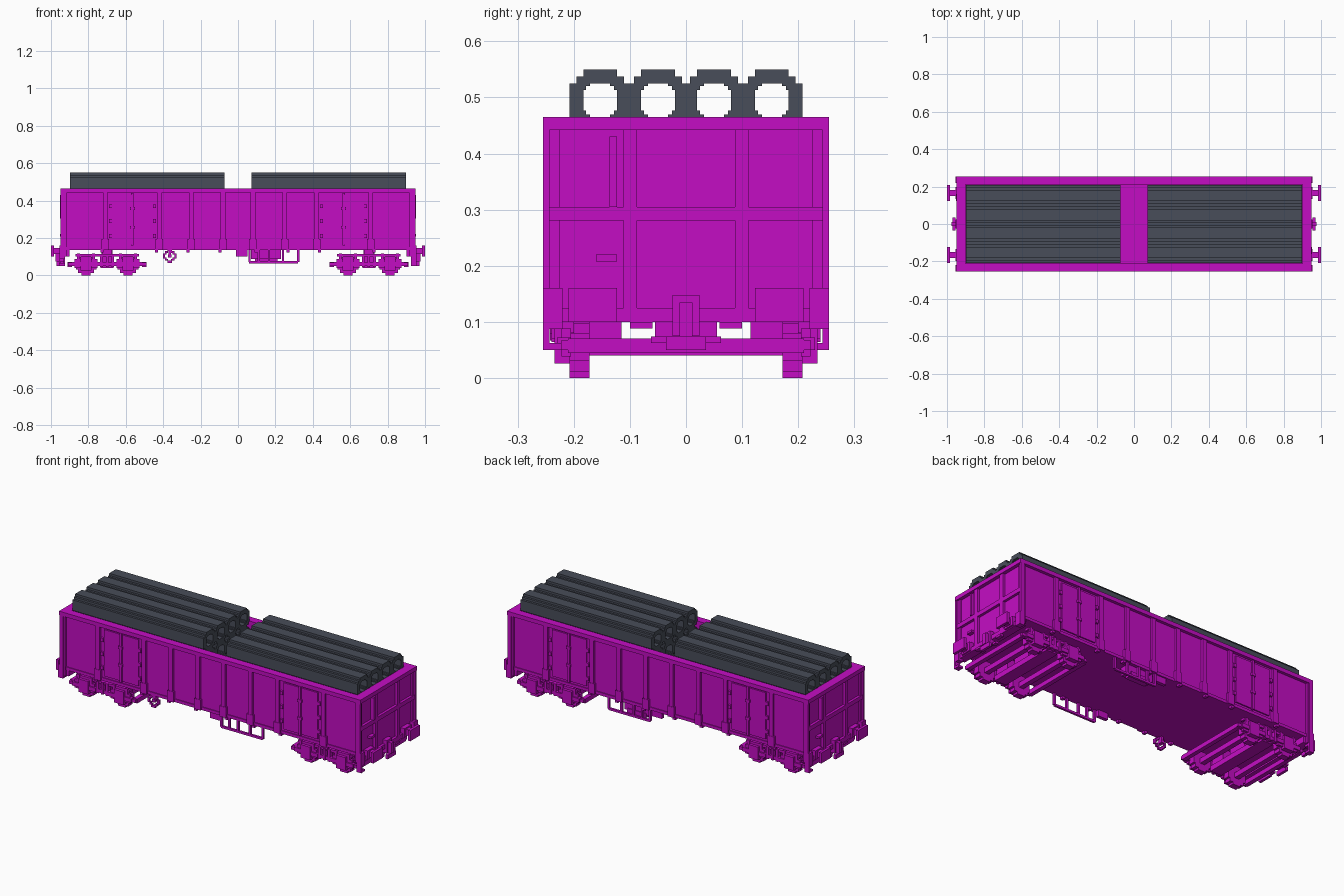
import bpy, bmesh, math
from mathutils import Vector

cube = bpy.data.objects.get("Cube")
if cube:
    bpy.data.objects.remove(cube)


def material(name, rgb):
    m = bpy.data.materials.new(name)
    m.use_nodes = True
    m.diffuse_color = (*rgb, 1)
    m.node_tree.nodes["Principled BSDF"].inputs["Base Color"].default_value = (*rgb, 1)
    return m


MAGENTA = material("magenta paint", (0.55, 0.004, 0.55))
GREY = material("dark grey pipe", (0.065, 0.074, 0.1))


class Part:
    """Collects boxes and extruded profiles into one object."""

    def __init__(self, name, mat=MAGENTA):
        self.name, self.mat, self.bm = name, mat, bmesh.new()

    def box(self, x0, x1, y0, y1, z0, z1):
        vs = bmesh.ops.create_cube(self.bm, size=1)["verts"]
        for v in vs:
            v.co = Vector(((x0 + x1) / 2 + v.co.x * (x1 - x0),
                           (y0 + y1) / 2 + v.co.y * (y1 - y0),
                           (z0 + z1) / 2 + v.co.z * (z1 - z0)))

    def box_y(self, x0, x1, y0, y1, z0, z1):
        """Box on both sides of the wagon."""
        self.box(x0, x1, y0, y1, z0, z1)
        self.box(x0, x1, -y1, -y0, z0, z1)

    def box_x(self, x0, x1, y0, y1, z0, z1):
        """Box at both ends of the wagon."""
        self.box(x0, x1, y0, y1, z0, z1)
        self.box(-x1, -x0, y0, y1, z0, z1)

    def box_4(self, x0, x1, y0, y1, z0, z1):
        self.box_y(x0, x1, y0, y1, z0, z1)
        self.box_y(-x1, -x0, y0, y1, z0, z1)

    def prism(self, outer, inner, place, a, b):
        """Extrude a ring (or a solid when inner is None) between a and b."""
        loops = []
        for t in (a, b):
            loops.append([[self.bm.verts.new(place(u, w, t)) for u, w in lp]
                          for lp in (outer, inner) if lp])
        n = len(outer)
        for i in range(n):
            j = (i + 1) % n
            for k in range(len(loops[0])):
                p, q = loops[0][k], loops[1][k]
                self.bm.faces.new((p[i], p[j], q[j], q[i]))
            if inner:
                for lp in loops:
                    self.bm.faces.new((lp[0][i], lp[0][j], lp[1][j], lp[1][i]))
        if not inner:
            for lp in loops:
                self.bm.faces.new(lp[0])

    def done(self):
        bmesh.ops.recalc_face_normals(self.bm, faces=self.bm.faces)
        me = bpy.data.meshes.new(self.name)
        self.bm.to_mesh(me)
        self.bm.free()
        me.materials.append(self.mat)
        ob = bpy.data.objects.new(self.name, me)
        bpy.context.collection.objects.link(ob)
        return ob


def stepped_circle(r, mid, flat):
    """Blocky circle: half width r, one step at mid, flat half length."""
    q = [(r, flat), (mid, flat), (mid, mid), (flat, mid), (flat, r)]
    pts = []
    for k in range(4):
        c, s = round(math.cos(k * math.pi / 2)), round(math.sin(k * math.pi / 2))
        pts += [(c * u - s * w, s * u + c * w) for u, w in q]
    return pts


# Hull: floor, side walls, end walls and top rim
hull = Part("wagon_hull")
hull.box(-0.93, 0.93, -0.235, 0.235, 0.135, 0.155)
hull.box_y(-0.93, 0.93, 0.21, 0.238, 0.135, 0.45)
hull.box_x(0.90, 0.93, -0.238, 0.238, 0.10, 0.45)
hull.box_y(-0.95, 0.95, 0.21, 0.255, 0.442, 0.465)
hull.box_x(0.90, 0.95, -0.255, 0.255, 0.442, 0.465)
hull.done()

# Side ribs with feet, and bottom sill
ribs = Part("side_ribs")
for x in (0.08, 0.25, 0.42, 0.71):
    ribs.box_4(x - 0.013, x + 0.013, 0.235, 0.25, 0.135, 0.445)
    ribs.box_4(x - 0.02, x + 0.02, 0.235, 0.252, 0.135, 0.195)
    ribs.box_4(x + 0.008, x + 0.025, 0.225, 0.245, 0.122, 0.14)
ribs.box_4(0.915, 0.94, 0.225, 0.25, 0.10, 0.445)
ribs.box_y(-0.93, 0.93, 0.235, 0.243, 0.135, 0.152)
ribs.done()

# Double side doors with hinges
doors = Part("side_doors")
for x in (-0.565, 0.565):
    for s in (-1, 1):
        c = x + s * 0.058
        doors.box_y(c - 0.05, c + 0.05, 0.235, 0.245, 0.165, 0.43)
        for z in (0.2, 0.28, 0.36):
            doors.box_y(x + s * 0.118 - 0.008, x + s * 0.118 + 0.008, 0.235, 0.25, z, z + 0.02)
    doors.box_y(x - 0.006, x + 0.006, 0.235, 0.252, 0.16, 0.44)
    for z in (0.25, 0.35):
        doors.box_y(x - 0.013, x + 0.013, 0.235, 0.255, z, z + 0.015)
doors.done()

# End wall framing
ends = Part("end_frames")
ends.box_4(0.925, 0.945, 0.087, 0.111, 0.11, 0.445)
ends.box_x(0.925, 0.945, -0.245, 0.245, 0.281, 0.305)
ends.box_x(0.925, 0.945, -0.25, 0.25, 0.10, 0.125)
ends.box_4(0.925, 0.948, 0.243, 0.255, 0.10, 0.445)
for s in (-1, 1):
    x0, x1 = sorted((s * 0.925, s * 0.952))
    ya, yb = sorted((-s * 0.123, -s * 0.136))
    ends.box(x0, x1, ya, yb, 0.305, 0.43)
    ya, yb = sorted((-s * 0.123, -s * 0.16))
    ends.box(x0, x1, ya, yb, 0.208, 0.22)
ends.done()

# Buffers, couplers and corner steps
buffers = Part("buffers")
buffers.box_4(0.985, 1.0, 0.123, 0.209, 0.10, 0.16)
buffers.box_4(0.94, 0.99, 0.15, 0.182, 0.113, 0.147)
buffers.box_4(0.93, 0.955, 0.135, 0.197, 0.105, 0.155)
buffers.done()

couplers = Part("couplers")
couplers.box_x(0.93, 0.955, -0.024, 0.024, 0.075, 0.148)
couplers.box_x(0.95, 0.975, -0.012, 0.012, 0.074, 0.135)
couplers.box_x(0.955, 0.97, -0.036, 0.036, 0.05, 0.074)
couplers.box_4(0.93, 0.95, 0.036, 0.062, 0.062, 0.074)
couplers.box_4(0.93, 0.95, 0.06, 0.1, 0.088, 0.1)
couplers.done()

steps = Part("corner_steps")
for s in (-1, 1):
    x0, x1 = sorted((s * 0.925, s * 0.955))
    ya, yb = sorted((-s * 0.222, -s * 0.255))
    steps.box(x0, x1, ya, yb, 0.05, 0.062)
    ya, yb = sorted((-s * 0.243, -s * 0.255))
    steps.box(x0, x1, ya, yb, 0.06, 0.16)
steps.box_4(0.925, 0.955, 0.22, 0.255, 0.087, 0.16)
steps.done()

# Bogies: wheels, axles, side frames, axle boxes and springs
wheel_shape = stepped_circle(0.055, 0.043, 0.024)
for label, cx in (("left", 0.7), ("right", -0.7)):
    wheels = Part(label + "_bogie_wheels")
    frame = Part(label + "_bogie_frame")
    for dx in (-0.112, 0.112):
        x = cx + dx
        for s in (-1, 1):
            wheels.prism(wheel_shape, None, lambda u, w, t: (x + u, t, 0.055 + w),
                         s * 0.172, s * 0.208)
        wheels.box(x - 0.014, x + 0.014, -0.19, 0.19, 0.04, 0.068)
        frame.box_y(x - 0.062, x + 0.062, 0.205, 0.222, 0.038, 0.088)
        frame.box_y(x - 0.03, x + 0.03, 0.205, 0.234, 0.026, 0.1)
        frame.box_y(x - 0.075, x + 0.075, 0.205, 0.23, 0.05, 0.072)
        for d in (-0.04, 0.04):
            frame.box_y(x + d - 0.008, x + d + 0.008, 0.2, 0.222, 0.08, 0.118)
    frame.box_y(cx - 0.21, cx + 0.21, 0.2, 0.222, 0.05, 0.068)
    frame.box_y(cx - 0.17, cx + 0.17, 0.195, 0.218, 0.1, 0.114)
    for d in (-0.03, 0, 0.03):
        frame.box_y(cx + d - 0.007, cx + d + 0.007, 0.2, 0.225, 0.045, 0.114)
    frame.box(cx - 0.035, cx + 0.035, -0.2, 0.2, 0.04, 0.07)
    frame.box(cx - 0.03, cx + 0.03, -0.055, 0.055, 0.06, 0.14)
    frame.box_y(cx - 0.025, cx + 0.025, 0.115, 0.2, 0.06, 0.14)
    for e in (-0.2, 0.2):
        frame.box(cx + e - 0.012, cx + e + 0.012, -0.21, 0.21, 0.045, 0.07)
    wheels.done()
    frame.done()

# Underframe guard rails on both sides, and brake gear
rails = Part("underframe_rails")
rails.box_y(0.06, 0.32, 0.228, 0.24, 0.064, 0.076)
rails.box_y(0.315, 0.328, 0.228, 0.24, 0.07, 0.14)
for x in (0.055, 0.105, 0.16, 0.235):
    rails.box_y(x, x + 0.012, 0.228, 0.24, 0.07, 0.14)
rails.box_y(-0.012, 0.05, 0.215, 0.235, 0.1, 0.14)
rails.done()

brake = Part("brake_box")
brake.box(0.07, 0.23, 0.175, 0.225, 0.088, 0.14)
brake.box(0.09, 0.21, 0.185, 0.23, 0.076, 0.1)
brake.done()

handwheel = Part("brake_handwheel")
handwheel.prism(stepped_circle(0.037, 0.025, 0.013), stepped_circle(0.025, 0.016, 0.008),
                lambda u, w, t: (-0.365 + u, t, 0.104 + w), -0.242, -0.23)
handwheel.box(-0.375, -0.355, -0.24, -0.21, 0.096, 0.112)
handwheel.box(-0.371, -0.359, -0.238, -0.215, 0.11, 0.14)
handwheel.done()

# Pipe load: four across, stacked in layers, two stacks along the wagon
outer, inner = stepped_circle(0.055, 0.0425, 0.03), stepped_circle(0.031, 0.025, 0.018)
inner = [(max(-0.03, min(0.03, u)), max(-0.03, min(0.03, w))) for u, w in inner]
for label, x0, x1 in (("left", 0.072, 0.898), ("right", -0.898, -0.072)):
    pipes = Part(label + "_pipe_stack", GREY)
    for cz in (0.495, 0.395, 0.295, 0.21):
        for cy in (-0.153, -0.05, 0.05, 0.153):
            pipes.prism(outer, inner, lambda u, w, t: (t, cy + u, cz + w), x0, x1)
    pipes.done()
